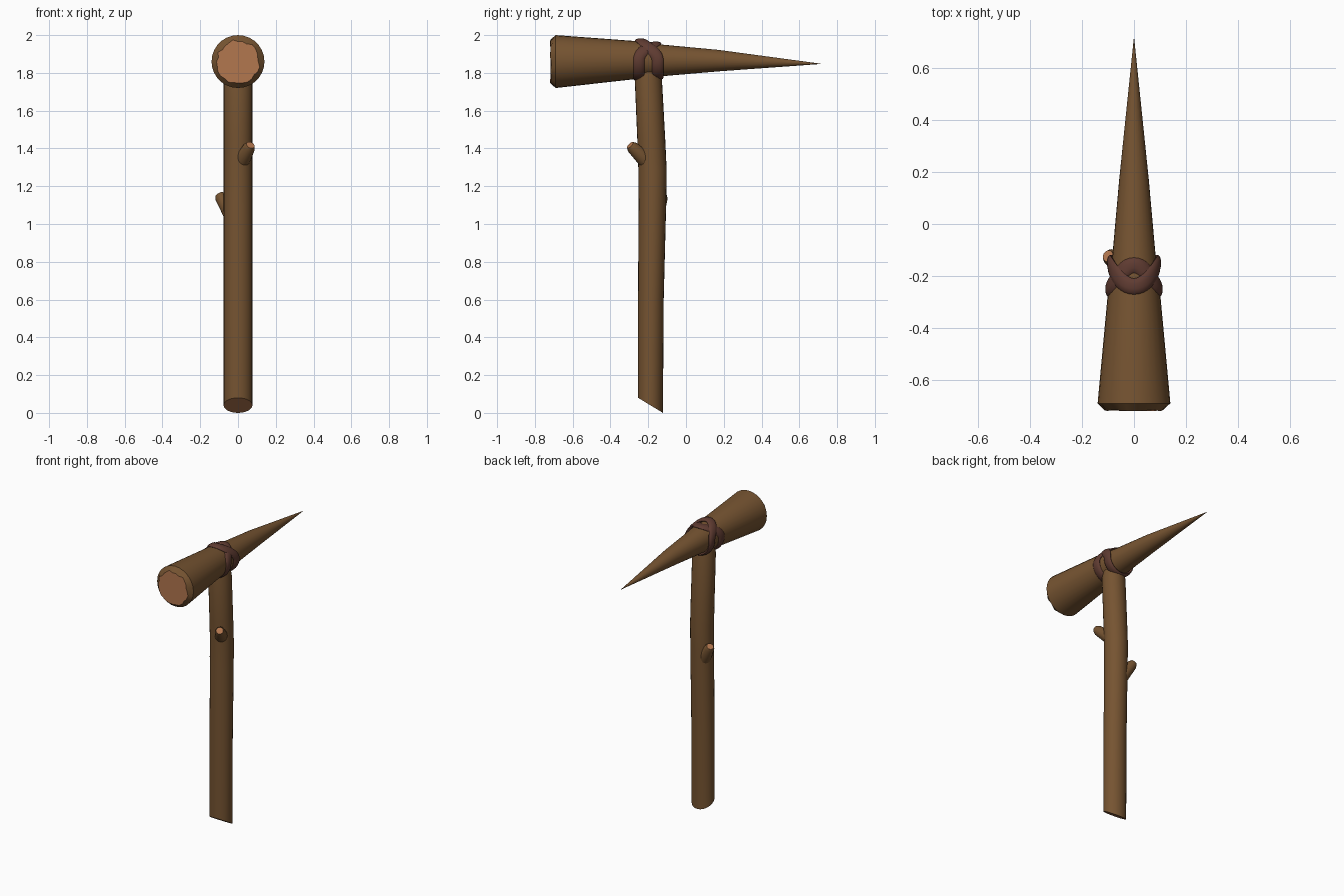
import bpy, bmesh, math, random
from mathutils import Vector

if "Cube" in bpy.data.objects:
    bpy.data.objects.remove(bpy.data.objects["Cube"])

random.seed(4)


def mat(name, col):
    m = bpy.data.materials.new(name)
    m.diffuse_color = (*col, 1)
    m.use_nodes = True
    m.node_tree.nodes["Principled BSDF"].inputs["Base Color"].default_value = m.diffuse_color
    return m


WOOD = mat("brown wood", (0.18, 0.088, 0.031))
CUT = mat("fresh cut wood", (0.45, 0.185, 0.078))
LEATHER = mat("dark leather", (0.115, 0.044, 0.031))


def loft(name, rings, mats, cap_mats=(0, 0), closed=False, angle=40):
    """Skin a list of point rings; cap both ends unless the loop is closed."""
    bm = bmesh.new()
    vs = [[bm.verts.new(p) for p in r] for r in rings]
    n = len(vs[0])
    pairs = list(zip(vs, vs[1:])) + ([(vs[-1], vs[0])] if closed else [])
    for a, b in pairs:
        for i in range(n):
            j = (i + 1) % n
            bm.faces.new((a[i], a[j], b[j], b[i]))
    if not closed:
        bm.faces.new(vs[0][::-1]).material_index = cap_mats[0]
        bm.faces.new(vs[-1]).material_index = cap_mats[1]
    bmesh.ops.recalc_face_normals(bm, faces=bm.faces)
    me = bpy.data.meshes.new(name)
    bm.to_mesh(me)
    bm.free()
    for m in mats:
        me.materials.append(m)
    ob = bpy.data.objects.new(name, me)
    bpy.context.collection.objects.link(ob)
    bpy.ops.object.select_all(action='DESELECT')
    ob.select_set(True)
    bpy.context.view_layer.objects.active = ob
    bpy.ops.object.shade_smooth_by_angle(angle=math.radians(angle))
    return ob


def angles(n):
    return [2 * math.pi * i / n for i in range(n)]


# Head: long spike lying along y, with a rough chopped butt
HEAD = [(-0.69, 0.14, 1.86), (-0.26, 0.1, 1.868), (-0.12, 0.083, 1.866),
        (0.17, 0.057, 1.865), (0.712, 0.001, 1.848)]


def head_at(y):
    for (y0, r0, z0), (y1, r1, z1) in zip(HEAD, HEAD[1:]):
        if y <= y1:
            t = (y - y0) / (y1 - y0)
            return r0 + t * (r1 - r0), z0 + t * (z1 - z0)


rings = [[(r * math.sin(a), y, z + r * math.cos(a)) for a in angles(28)]
         for y, r, z in HEAD]
butt = []
for a in angles(28):
    r = 0.112 + random.uniform(-0.008, 0.008)
    butt.append((r * math.sin(a), -0.716 + random.uniform(-0.004, 0.004),
                 1.858 + r * math.cos(a)))
loft("spike_head", [butt] + rings, [WOOD, CUT], (1, 0), angle=35)

# Handle: slightly bent pole with a slanted cut at the foot
POLE = [(0.04, -0.188, 0.066), (0.6, -0.186, 0.068), (1.1, -0.178, 0.073),
        (1.28, -0.177, 0.075), (1.45, -0.184, 0.074), (1.76, -0.199, 0.072),
        (1.81, -0.2, 0.062)]
rings = []
for k, (z, y, r) in enumerate(POLE):
    slant = 0.04 if k == 0 else 0
    rx = 0.068 if k == len(POLE) - 1 else 0.076
    rings.append([(rx * math.cos(a), y + r * math.sin(a), z - slant * math.sin(a))
                  for a in angles(24)])
loft("handle", rings, [WOOD, CUT], (1, 0))


# Branch stubs: short tapered pegs with a pale cut tip
def stub(name, base, tip, r0, r1):
    base, tip = Vector(base), Vector(tip)
    d = (tip - base).normalized()
    u = d.orthogonal().normalized()
    v = d.cross(u)
    prof = [(0, r0), (0.86, r1 * 1.08), (1, r1 * 0.75)]
    rings = [[base.lerp(tip, t) + r * (u * math.cos(a) + v * math.sin(a))
              for a in angles(16)] for t, r in prof]
    loft(name, rings, [WOOD, CUT], (0, 1), angle=30)


stub("front_stub", (0.015, -0.2, 1.325), (0.066, -0.296, 1.418), 0.045, 0.03)
stub("side_stub", (-0.03, -0.16, 1.04), (-0.1, -0.123, 1.158), 0.042, 0.03)


# Lashing: two leather straps crossing over the top of the head
def strap(name, side, lift):
    def path(a):
        y = -0.2 + side * (0.05 - 0.09 * max(0, math.cos(a)) ** 2)
        r, z = head_at(y)
        r += lift
        return Vector((r * math.sin(a), y, z + r * math.cos(a)))
    rings = []
    for a in angles(48):
        c = path(a)
        t = (path(a + 0.02) - path(a - 0.02)).normalized()
        out = Vector((math.sin(a), 0, math.cos(a)))
        out = (out - t * out.dot(t)).normalized()
        w = t.cross(out)
        rings.append([c + w * 0.031 * math.cos(b) + out * 0.012 * math.sin(b)
                      for b in angles(10)])
    loft(name, rings, [LEATHER], closed=True, angle=60)


strap("upper_strap", 1, 0.006)
strap("lower_strap", -1, 0.0)
